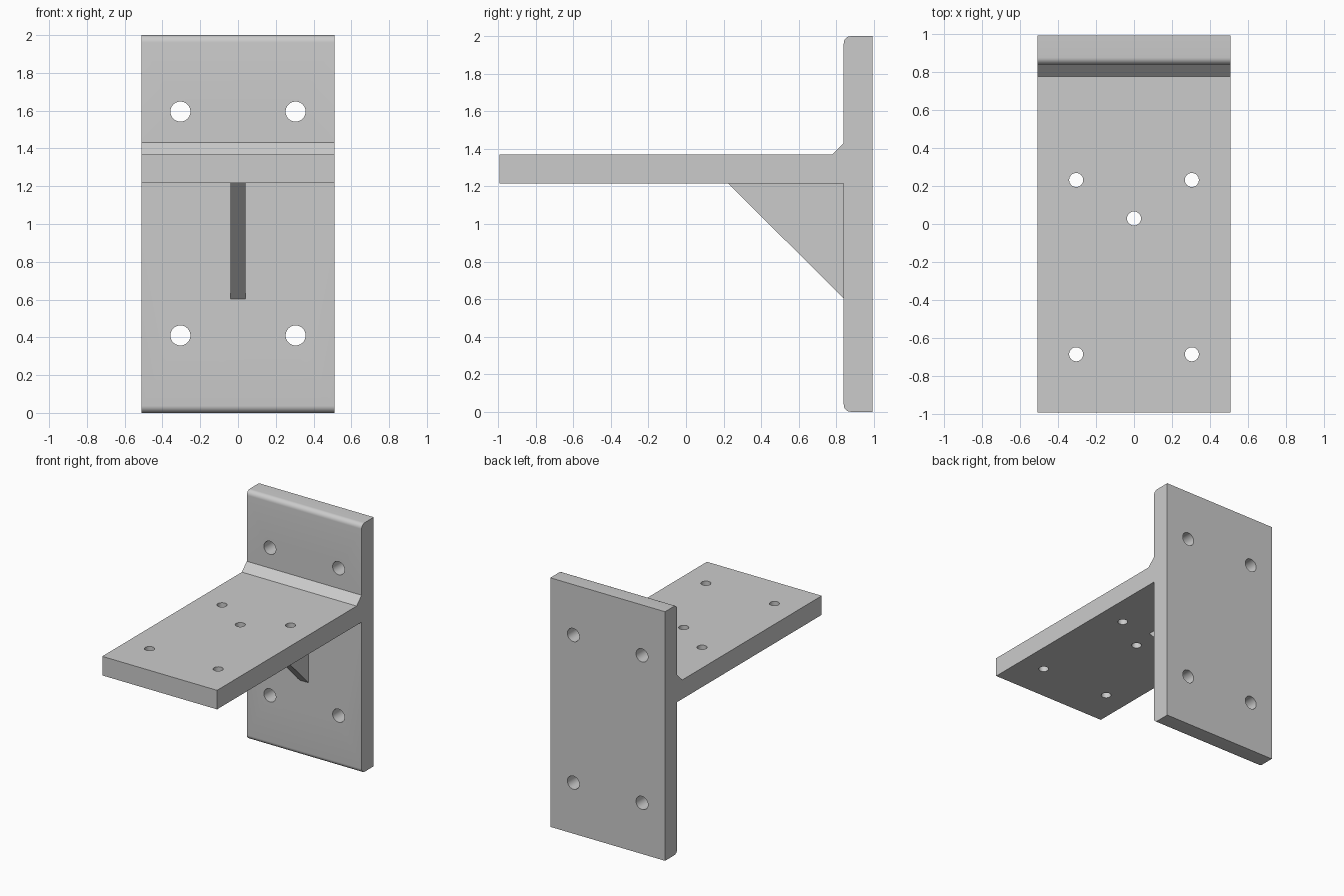
import bpy
import bmesh
import math
from mathutils import Matrix, Vector

cube = bpy.data.objects.get("Cube")
if cube:
    bpy.data.objects.remove(cube, do_unlink=True)

# Main dimensions
HALF_W = 0.51
FRONT, BACK = -0.994, 0.994
WALL = 0.84              # front face of the upright plate
LOW, HIGH = 1.216, 1.369  # underside and top of the shelf
TOP = 2.0
WELD = 0.063             # bevel between shelf and plate
ROUND = 0.038            # rounded plate edges

steel = bpy.data.materials.new("plain grey steel")
steel.use_nodes = True
grey = (0.6, 0.6, 0.6, 1)
steel.diffuse_color = grey
steel.node_tree.nodes["Principled BSDF"].inputs["Base Color"].default_value = grey


def finish(name, bm):
    bmesh.ops.recalc_face_normals(bm, faces=bm.faces)
    mesh = bpy.data.meshes.new(name)
    bm.to_mesh(mesh)
    bm.free()
    mesh.materials.append(steel)
    obj = bpy.data.objects.new(name, mesh)
    bpy.context.collection.objects.link(obj)
    return obj


def extrude_profile(name, points, half_width):
    """Extrude a (y, z) side profile across x."""
    bm = bmesh.new()
    face = bm.faces.new([bm.verts.new((-half_width, y, z)) for y, z in points])
    new = bmesh.ops.extrude_face_region(bm, geom=[face])["geom"]
    moved = [v for v in new if isinstance(v, bmesh.types.BMVert)]
    bmesh.ops.translate(bm, verts=moved, vec=(2 * half_width, 0, 0))
    return finish(name, bm)


def arc(cy, cz, start, end, steps=8):
    angles = [math.radians(start + (end - start) * i / steps) for i in range(steps + 1)]
    return [(cy + ROUND * math.cos(a), cz + ROUND * math.sin(a)) for a in angles]


# Upright plate and shelf as one side profile
profile = [(BACK, 0), (BACK, TOP)]
profile += arc(WALL + ROUND, TOP - ROUND, 90, 180)
profile += [(WALL, HIGH + WELD), (WALL - WELD, HIGH), (FRONT, HIGH),
            (FRONT, LOW), (WALL, LOW)]
profile += arc(WALL + ROUND, ROUND, 180, 270)
bracket = extrude_profile("bracket_body", profile, HALF_W)

# Bolt hole cutters
bm = bmesh.new()


def drill(center, radius, rotation):
    bmesh.ops.create_cone(bm, cap_ends=True, segments=40, radius1=radius,
                          radius2=radius, depth=0.4,
                          matrix=Matrix.Translation(Vector(center)) @ rotation)


along_y = Matrix.Rotation(math.radians(90), 4, "X")
along_z = Matrix.Identity(4)
for x in (-0.305, 0.305):
    for z in (0.41, 1.595):
        drill((x, 0.92, z), 0.053, along_y)
    for y in (-0.687, 0.232):
        drill((x, y, 1.29), 0.037, along_z)
drill((0, 0.029, 1.29), 0.037, along_z)
cutter = finish("hole_cutter", bm)
cutter.hide_render = True

cut = bracket.modifiers.new("bolt_holes", "BOOLEAN")
cut.operation = "DIFFERENCE"
cut.solver = "EXACT"
cut.object = cutter
bpy.context.view_layer.objects.active = bracket
bracket.select_set(True)
bpy.ops.object.modifier_apply(modifier=cut.name)
bpy.data.objects.remove(cutter, do_unlink=True)

# Triangular support rib under the shelf
gusset = extrude_profile("support_gusset",
                         [(0.225, LOW), (WALL, LOW), (WALL, 0.603)], 0.04)

# Smooth rounded edges and hole walls, keep corners sharp
bpy.ops.object.select_all(action="DESELECT")
bracket.select_set(True)
bpy.ops.object.shade_smooth_by_angle(angle=math.radians(30))
